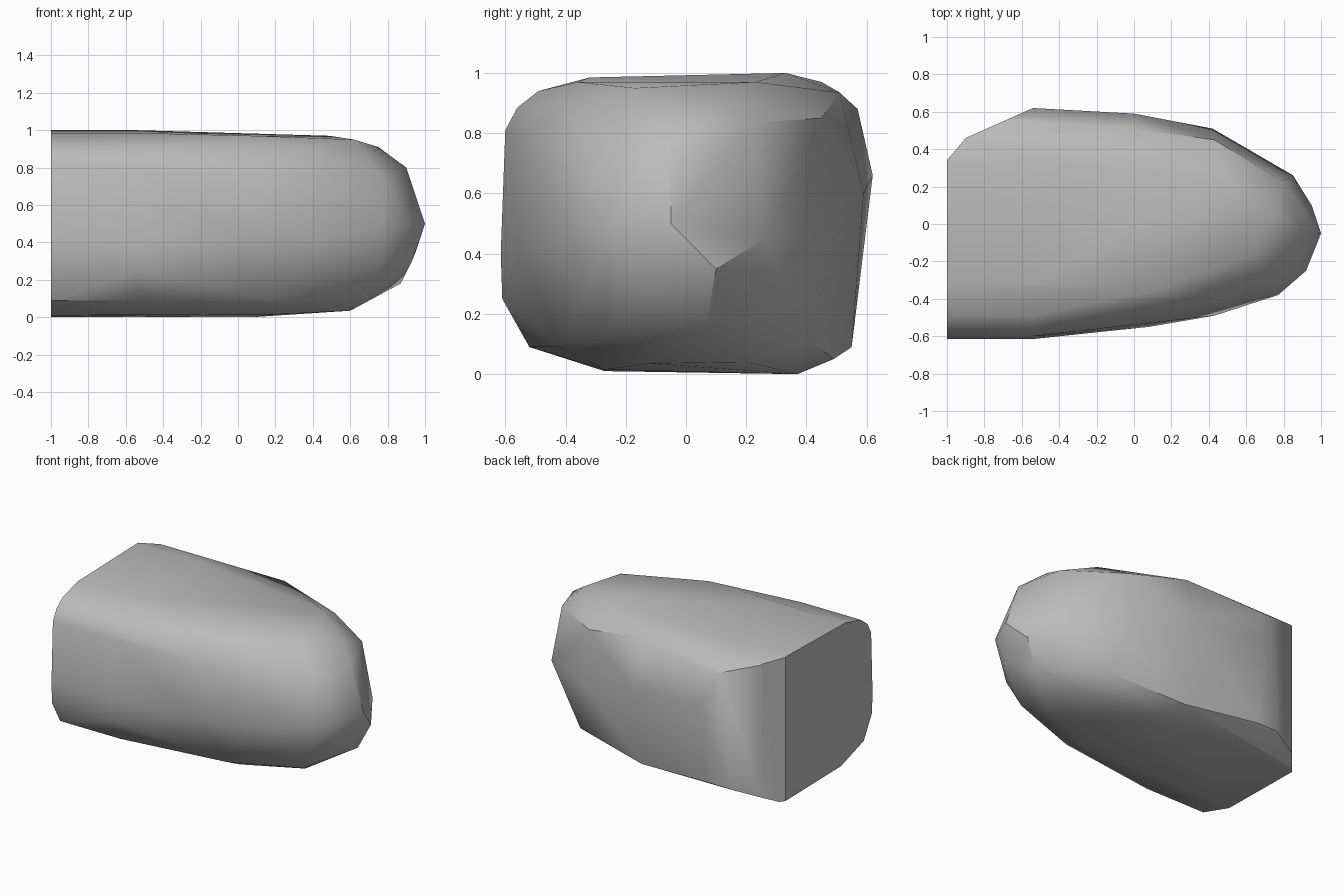
import bpy, bmesh, math
from mathutils import Vector

cube = bpy.data.objects.get("Cube")
if cube:
    bpy.data.objects.remove(cube, do_unlink=True)

# Stone colour
stone = bpy.data.materials.new("grey_stone")
stone.use_nodes = True
grey = (0.5, 0.5, 0.5, 1)
stone.diffuse_color = grey
stone.node_tree.nodes["Principled BSDF"].inputs["Base Color"].default_value = grey

# Rounded cross-section of the rear half, as (y, z)
profile = [(-.61, .25), (-.615, .4), (-.6, .81), (-.56, .885), (-.49, .94),
           (-.32, .985), (.33, 1), (.45, .97), (.57, .88),
           (.62, .66), (.55, .09), (.37, 0), (-.27, .01), (-.52, .09)]
rear_stations = (-1, -.54)

# Corners of the chiselled front half
flank_left = [(0, .59, .6), (0, .51, .935), (0, .49, .05), (.42, .51, .47),
              (.43, .45, .85), (.53, .4, .12), (.79, .23, .835), (.85, .26, .45)]
flank_right = [(.08, -.55, .4), (.08, -.53, .78), (.43, -.49, .41),
               (.31, -.41, .89), (.2, -.42, .09)]
crown = [(.08, -.36, .97), (.49, .23, .97), (.62, -.17, .95), (.75, .05, .91)]
underside = [(.07, .37, 0), (.2, -.27, .015), (.6, -.12, .035), (.6, .2, .04), (.69, -.27, .12)]
nose = [(1, -.05, .5), (.9, -.05, .8), (.78, -.32, .73), (.92, -.25, .5),
        (.77, -.38, .48), (.93, -.15, .3), (.77, -.32, .28), (.87, .07, .18), (.95, .1, .35)]

# Vertical cuts at the back corner, from plan point to plan point
cuts = [((-1, .34), (-.9, .46)), ((-.9, .46), (-.54, .62))]


def hull(points):
    bm = bmesh.new()
    for p in points:
        bm.verts.new(p)
    bmesh.ops.convex_hull(bm, input=bm.verts[:])
    loose = [v for v in bm.verts if not v.link_faces]
    bmesh.ops.delete(bm, geom=loose, context='VERTS')
    return bm


# Long body with a blunt nose
rear = [(x, y, z) for x in rear_stations for y, z in profile]
bm = hull(rear + flank_left + flank_right + crown + underside + nose)

# Trim the back corner and close it again
for (xa, ya), (xb, yb) in cuts:
    normal = Vector((ya - yb, xb - xa, 0)).normalized()
    bmesh.ops.bisect_plane(bm, geom=bm.verts[:] + bm.edges[:] + bm.faces[:],
                           plane_co=(xa, ya, 0), plane_no=normal, clear_outer=True)
    remaining = [v.co.copy() for v in bm.verts]
    bm.free()
    bm = hull(remaining)

# Merge flat areas such as the cut end
bmesh.ops.dissolve_limit(bm, angle_limit=math.radians(1), verts=bm.verts[:], edges=bm.edges[:])
bmesh.ops.recalc_face_normals(bm, faces=bm.faces[:])

mesh = bpy.data.meshes.new("rock_body")
bm.to_mesh(mesh)
bm.free()
mesh.materials.append(stone)
rock = bpy.data.objects.new("rock_body", mesh)
bpy.context.collection.objects.link(rock)

bpy.ops.object.select_all(action='DESELECT')
rock.select_set(True)
bpy.context.view_layer.objects.active = rock
bpy.ops.object.shade_smooth_by_angle(angle=math.radians(35))
